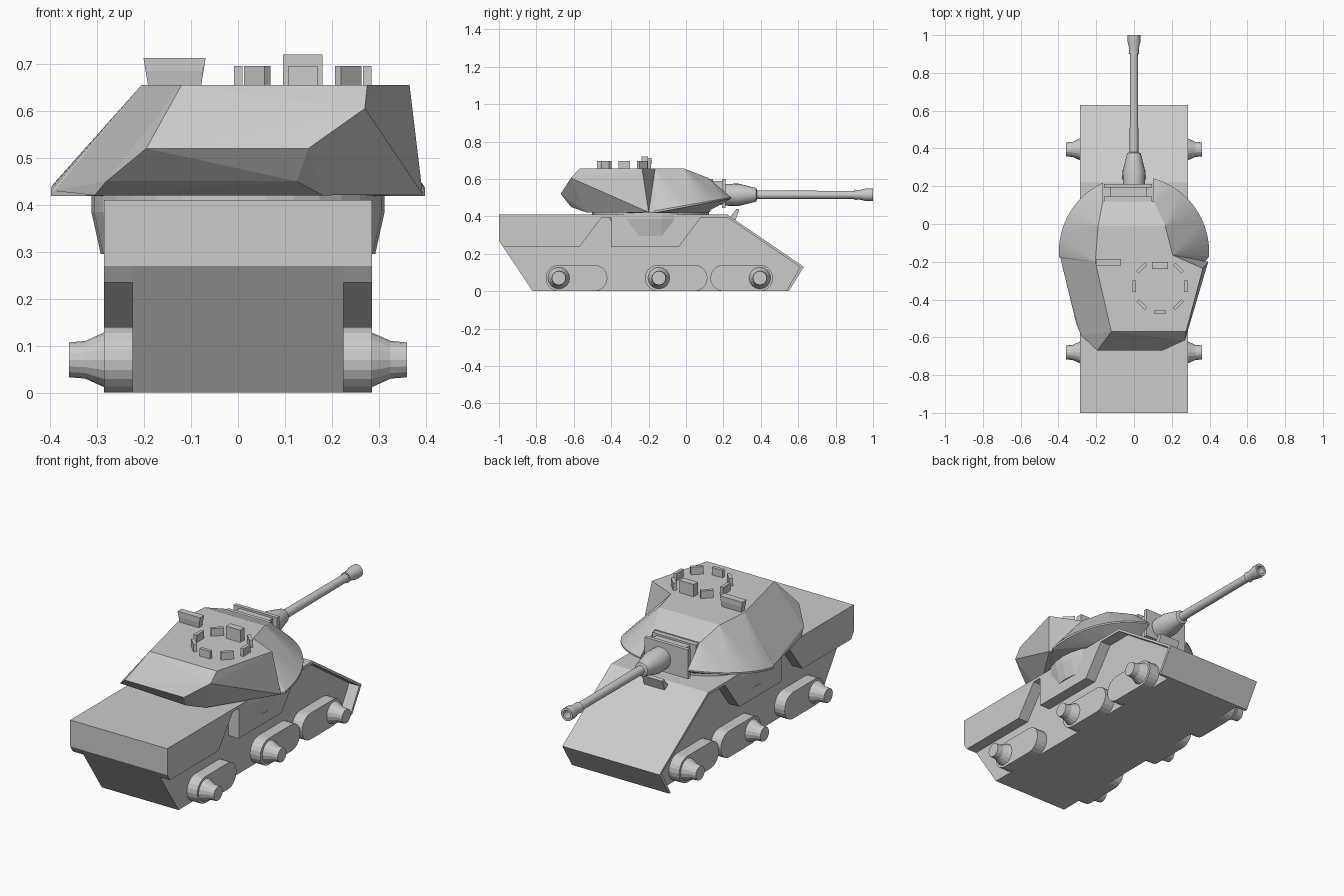
import bpy, bmesh
from math import sin, cos, pi, radians
from mathutils import Matrix, Vector

if "Cube" in bpy.data.objects:
    bpy.data.objects.remove(bpy.data.objects["Cube"])


def finish(name, bm, smooth=False):
    bmesh.ops.recalc_face_normals(bm, faces=bm.faces)
    me = bpy.data.meshes.new(name)
    bm.to_mesh(me)
    bm.free()
    ob = bpy.data.objects.new(name, me)
    bpy.context.collection.objects.link(ob)
    if smooth:
        bpy.context.view_layer.objects.active = ob
        ob.select_set(True)
        bpy.ops.object.shade_smooth_by_angle(angle=radians(30))
        ob.select_set(False)
    return ob


def extrude_x(name, pts, x0, x1):
    """Side profile (y, z) extruded between two x values."""
    bm = bmesh.new()
    a = [bm.verts.new((x0, y, z)) for y, z in pts]
    b = [bm.verts.new((x1, y, z)) for y, z in pts]
    bm.faces.new(a)
    bm.faces.new(b[::-1])
    for i in range(len(pts)):
        j = (i + 1) % len(pts)
        bm.faces.new((a[i], a[j], b[j], b[i]))
    return finish(name, bm)


def lathe(name, prof, centre, axis, n=16, smooth=False):
    """Revolve (distance, radius) pairs around an axis through centre."""
    bm = bmesh.new()
    rot = Vector((0, 0, 1)).rotation_difference(Vector(axis)).to_matrix()
    rings = [[bm.verts.new(Vector(centre) + rot @ Vector(
        (r * cos(2 * pi * i / n), r * sin(2 * pi * i / n), d))) for i in range(n)]
        for d, r in prof]
    for p, q in zip(rings, rings[1:]):
        for i in range(n):
            j = (i + 1) % n
            bm.faces.new((p[i], p[j], q[j], q[i]))
    bm.faces.new(rings[0])
    bm.faces.new(rings[-1])
    return finish(name, bm, smooth)


def hull(name, pts):
    bm = bmesh.new()
    for p in pts:
        bm.verts.new(p)
    res = bmesh.ops.convex_hull(bm, input=bm.verts)
    inside = [e for e in res['geom_interior'] if isinstance(e, bmesh.types.BMVert)]
    bmesh.ops.delete(bm, geom=inside, context='VERTS')
    bmesh.ops.dissolve_limit(bm, angle_limit=radians(1), verts=bm.verts, edges=bm.edges)
    return finish(name, bm)


def box(name, lo, hi, turn=0):
    bm = bmesh.new()
    lo, hi = Vector(lo), Vector(hi)
    bmesh.ops.create_cube(bm, size=1, matrix=Matrix.Translation((lo + hi) / 2)
                          @ Matrix.Rotation(turn, 4, 'Z') @ Matrix.Diagonal((*(hi - lo), 1)))
    return finish(name, bm)


# Hull core
extrude_x("hull", [(-1, .41), (-1, .27), (-.82, 0), (.55, 0), (.63, .13), (.22, .41)],
          -.225, .225)

# Overhanging sponsons, hull plate edges, wheel housings and hubs
sponson = [(-1, .41), (-1, .27), (-.978, .235), (-.57, .235), (-.45, .395), (-.4, .395),
           (-.4, .235), (-.04, .235), (.08, .395), (.22, .395), (.61, .128), (.535, 0),
           (.55, 0), (.63, .13), (.22, .41)]
for s in (-1, 1):
    extrude_x("sponson", sponson, s * .225, s * .285)
    for y0, y1, hub in ((-.75, -.42, -.68), (-.22, .115, -.145), (.13, .465, .395)):
        stadium = [(y1 - .07 + .07 * sin(pi * i / 10), .07 - .07 * cos(pi * i / 10))
                   for i in range(11)]
        stadium += [(y0 + .07 - .07 * sin(pi * i / 10), .07 + .07 * cos(pi * i / 10))
                    for i in range(11)]
        extrude_x("wheel_housing", stadium, s * .225, s * .285)
        lathe("wheel_hub", [(0, .058), (.04, .04), (.075, .037)],
              (s * .285, hub, .07), (s, 0, 0))

# Deflector on the sloped plate
extrude_x("deflector", [(.23, .39), (.27, .44), (.285, .435), (.265, .38)], -.06, .06)

# Turret ring
lathe("turret_ring", [(.295, .292), (.385, .312), (.425, .312)], (0, -.19, 0), (0, 0, 1), 32)

# Turret front: fan from the roof to a tilted arc, undercut to the ring
arc = []
for i in range(17):
    a = radians(-3 + i * 78 / 16)
    b = radians(183 - i * 70 / 16)
    for t in (a, b):
        x, y = .398 * cos(t), -.15 + .405 * sin(t)
        arc += [(x, y, .433 + (y + .15) * .175), (x, y, .422 + (y + .15) * .185)]
base = [(.31 * cos(i * pi / 16), -.19 + .31 * sin(i * pi / 16), .42) for i in range(32)]
roof = [(-.205, -.2, .655), (.205, -.165, .655), (-.19, -.01, .655), (.165, -.01, .655),
        (-.165, .12, .605), (.105, .12, .605)]
front = hull("turret_front", roof + arc + base)
slot = box("slot_cutter", (-.163, .12, .43), (.1, .5, .8))
slot.hide_render = True
slot.hide_viewport = True
cut = front.modifiers.new("slot", 'BOOLEAN')
cut.operation = 'DIFFERENCE'
cut.object = slot

# Turret rear with the lopsided right-hand bulge
hull("turret_rear", [
    (-.12, -.57, .655), (.275, -.57, .655), (.365, -.235, .655), (.205, -.165, .655),
    (-.205, -.2, .655), (.27, -.615, .605), (.15, -.67, .52), (-.195, -.67, .52),
    (.125, -.615, .45), (-.28, -.59, .45), (.393, -.2, .422), (-.397, -.15, .43),
    (.18, -.53, .42), (-.305, -.53, .42)])

# Gun mount plates
box("mount_back_plate", (-.16, .11, .45), (.095, .145, .6))
box("mount_block", (-.125, .14, .46), (.07, .195, .59))
box("mount_front_plate", (-.16, .192, .445), (.095, .212, .6))

# Gun barrel with sleeve and flared muzzle
lathe("gun_barrel", [(.19, .045), (.21, .058), (.28, .06), (.375, .036), (.38, .023),
                     (.9, .021), (.9, .028), (.925, .025), (.965, .034), (1, .034),
                     (1, .021), (.94, .02)], (0, 0, .515), (0, 1, 0), 20, True)

# Roof sight, flared towards the top
hull("roof_sight", [(x * k - .135, y + dy, z) for x in (-1, 1)
                    for k, y, dy, z in ((.056, -.215, 0, .65), (.056, -.19, 0, .65),
                                        (.066, -.22, 0, .712), (.066, -.185, 0, .712),
                                        (.058, -.22, 0, .685), (.058, -.185, 0, .685))])

# Ring of vision blocks around the hatch; the foremost is larger
for i in range(8):
    t = i * pi / 4
    cx, cy = .138 + .137 * cos(t), -.33 + .137 * sin(t)
    w, d, h = (.042, .018, .72) if i == 2 else (.031, .009, .695)
    if i == 2:
        cy = -.22
    box("vision_block", (cx - w, cy - d, .65), (cx + w, cy + d, h), t + pi / 2)
